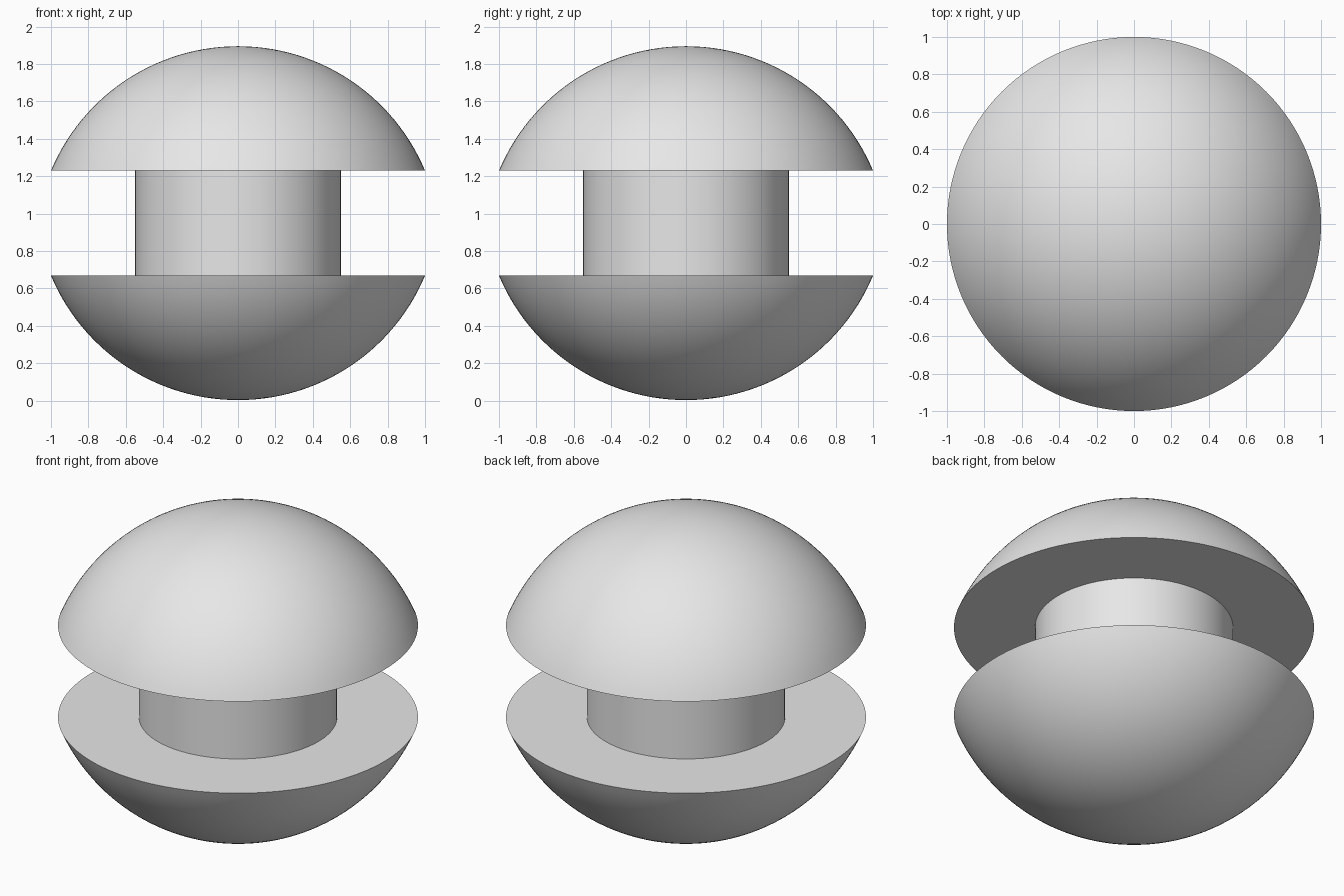
import bpy
import bmesh
from math import asin, sin, cos, pi, radians
from mathutils import Matrix, Vector

cube = bpy.data.objects.get("Cube")
if cube:
    bpy.data.objects.remove(cube, do_unlink=True)

SEGMENTS = 128
RINGS = 28
RIM = 1.0            # radius of both domes at their flat face
RISE = 0.665         # height of each dome
LOW, HIGH = 0.668, 1.23   # flat faces of the domes
COLUMN = 0.55

grey = bpy.data.materials.new("light_grey")
grey.use_nodes = True
colour = (0.8, 0.8, 0.8, 1)
grey.diffuse_color = colour
grey.node_tree.nodes["Principled BSDF"].inputs["Base Color"].default_value = colour


def lathe(name, profile):
    """Spin a (radius, z) profile around the z axis."""
    bm = bmesh.new()
    verts = [bm.verts.new((r, 0, z)) for r, z in profile]
    edges = [bm.edges.new(pair) for pair in zip(verts, verts[1:])]
    bmesh.ops.spin(bm, geom=verts + edges, cent=(0, 0, 0), axis=(0, 0, 1),
                   angle=2 * pi, steps=SEGMENTS)
    bmesh.ops.remove_doubles(bm, verts=bm.verts, dist=0.0001)
    bmesh.ops.recalc_face_normals(bm, faces=bm.faces)
    mesh = bpy.data.meshes.new(name)
    bm.to_mesh(mesh)
    bm.free()
    mesh.materials.append(grey)
    obj = bpy.data.objects.new(name, mesh)
    bpy.context.collection.objects.link(obj)
    bpy.ops.object.select_all(action='DESELECT')
    obj.select_set(True)
    bpy.context.view_layer.objects.active = obj
    bpy.ops.object.shade_smooth_by_angle(angle=radians(30))
    return obj


def dome(name, face_z, up):
    """Solid spherical cap; up is 1 or -1."""
    radius = (RIM ** 2 + RISE ** 2) / (2 * RISE)
    half = asin(RIM / radius)
    arc = [half * i / RINGS for i in range(RINGS + 1)]
    profile = [(radius * sin(a), face_z + up * (RISE - radius + radius * cos(a)))
               for a in arc]
    return lathe(name, profile + [(0, face_z)])


# Two domes with their flat faces towards each other
dome("upper_dome", HIGH, 1)
dome("lower_dome", LOW, -1)

# Column joining them
lathe("centre_column", [(COLUMN, LOW), (COLUMN, HIGH)])
